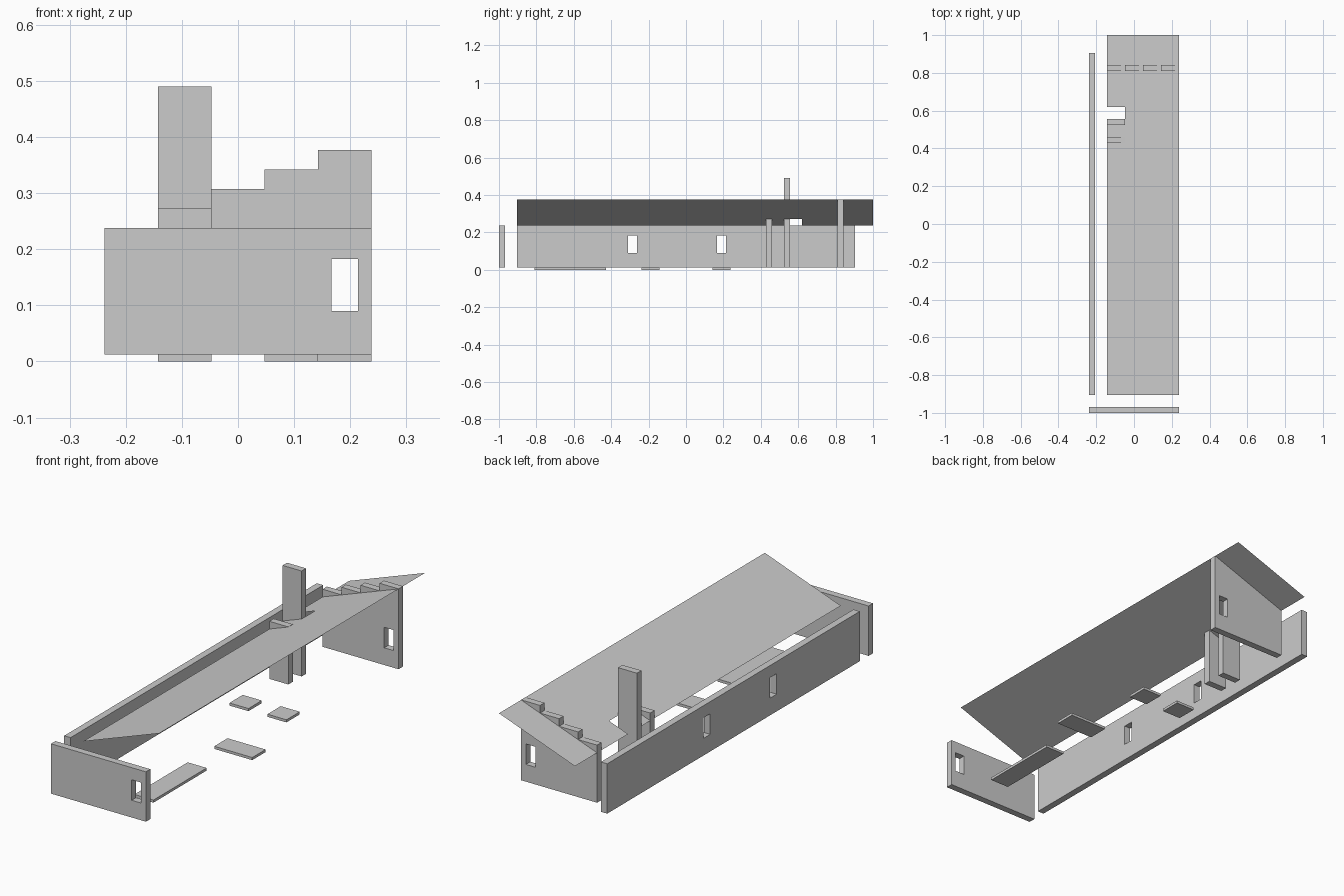
import bpy
import bmesh

if "Cube" in bpy.data.objects:
    bpy.data.objects.remove(bpy.data.objects["Cube"])

T = 2 / 21            # floor grid module
W = T / 3             # wall thickness
X0, XL, XR = -2.5 * T, -1.5 * T, 2.5 * T
Z0, Z1 = 0.012, 0.238  # wall base and eaves
STEP = 0.0345          # roof rise per module
SILL, HEAD = 0.09, 0.183

grey = bpy.data.materials.new("light_grey")
grey.diffuse_color = (0.6, 0.6, 0.6, 1)
grey.use_nodes = True
grey.node_tree.nodes["Principled BSDF"].inputs["Base Color"].default_value = grey.diffuse_color


def prism(name, outline, sweep=None):
    """Face from 3D points, optionally swept along a vector."""
    bm = bmesh.new()
    face = bm.faces.new([bm.verts.new(p) for p in outline])
    if sweep:
        res = bmesh.ops.extrude_face_region(bm, geom=[face], use_keep_orig=True)
        verts = [v for v in res["geom"] if isinstance(v, bmesh.types.BMVert)]
        bmesh.ops.translate(bm, verts=verts, vec=sweep)
        bmesh.ops.recalc_face_normals(bm, faces=bm.faces[:])
    mesh = bpy.data.meshes.new(name)
    bm.to_mesh(mesh)
    bm.free()
    mesh.materials.append(grey)
    ob = bpy.data.objects.new(name, mesh)
    bpy.context.collection.objects.link(ob)
    return ob


def box(name, x0, x1, y0, y1, z0, z1):
    return prism(name, [(x0, y0, z0), (x1, y0, z0), (x1, y1, z0), (x0, y1, z0)],
                 (0, 0, z1 - z0))


def cut(wall, *bounds):
    """Cut a window opening right through a wall."""
    cutter = box("window_cutter", *bounds)
    cutter.hide_render = True
    mod = wall.modifiers.new("window", "BOOLEAN")
    mod.operation = "DIFFERENCE"
    mod.solver = "EXACT"
    mod.object = cutter
    bpy.context.view_layer.objects.active = wall
    bpy.ops.object.modifier_apply(modifier=mod.name)
    bpy.data.objects.remove(cutter)


# long side wall with two windows
side = box("side_wall", X0, X0 + W, -9.5 * T, 9.5 * T, Z0, Z1)
for c in (-3 * T, 2 * T):
    cut(side, X0 - 0.05, X0 + W + 0.05, c - T / 4, c + T / 4, SILL, HEAD)

# front end wall with one window
front = box("front_wall", X0, XR, -1, -1 + W, Z0, Z1)
cut(front, 1.75 * T, 2.25 * T, -1.05, -0.92, SILL, HEAD)

# back gable wall with a stepped top
gy = 8.5 * T
outline = [(XR, gy, Z0), (XL, gy, Z0)]
for i in range(4):
    z = Z1 + STEP * (i + 1) + 0.0005
    outline += [(XL + i * T, gy, z), (XL + (i + 1) * T, gy, z)]
gable = prism("gable_wall", outline, (0, W, 0))
cut(gable, 1.75 * T, 2.25 * T, gy - 0.05, gy + W + 0.05, SILL, HEAD)

# short post and chimney
box("post", XL, XL + T, 4.5 * T, 4.5 * T + W, Z0, Z1 + STEP + 0.0005)
box("chimney", XL, XL + T, 5.5 * T, 5.5 * T + W, Z0, 0.49)

# thin sloping roof sheet, notched behind the chimney
plan = [(XL, -9.5 * T), (XR, -9.5 * T), (XR, 1), (XL, 1), (XL, 6.5 * T),
        (XL + T, 6.5 * T), (XL + T, 5.5 * T), (XL, 5.5 * T)]
prism("roof", [(x, y, Z1 + (x - XL) / T * STEP) for x, y in plan])

# loose floor slabs: x0, x1, y0, y1 in modules
for x0, x1, y0, y1 in ((0.5, 1.5, -8.5, -4.5), (0.5, 2.5, -2.5, -1.5),
                       (0.5, 1.5, 1.5, 2.5), (-1.5, -0.5, 1.5, 2.5)):
    box("floor_slab", x0 * T, x1 * T, y0 * T, y1 * T, 0, Z0)
